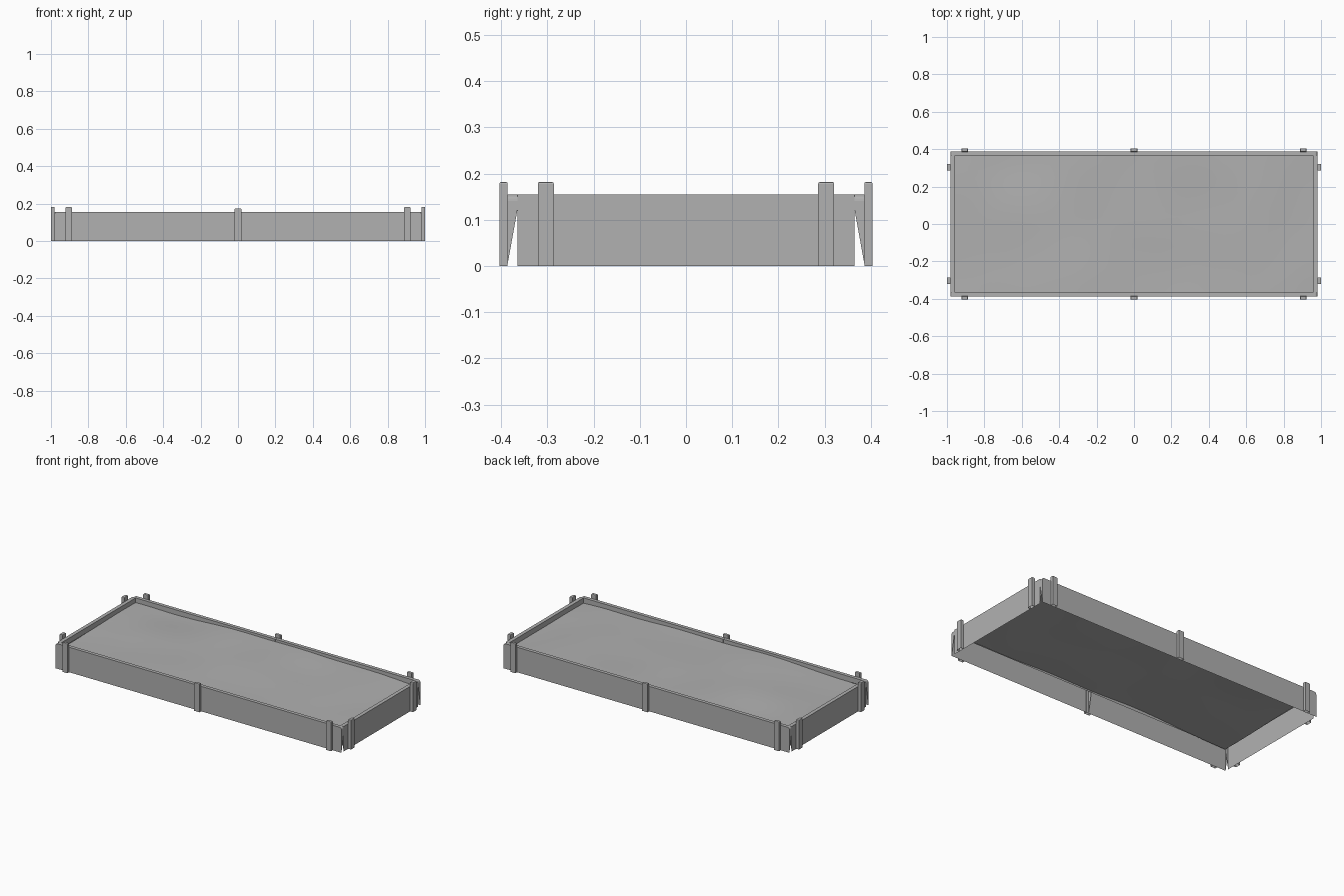
import bpy, bmesh, math
from mathutils import Vector, noise

if "Cube" in bpy.data.objects:
    bpy.data.objects.remove(bpy.data.objects["Cube"])

grey = bpy.data.materials.new("mid_grey")
grey.diffuse_color = (0.44, 0.44, 0.44, 1)
grey.use_nodes = True
grey.node_tree.nodes["Principled BSDF"].inputs["Base Color"].default_value = grey.diffuse_color


def add(name, bm):
    bmesh.ops.recalc_face_normals(bm, faces=bm.faces) if name != "soil" else None
    me = bpy.data.meshes.new(name)
    bm.to_mesh(me)
    bm.free()
    me.materials.append(grey)
    ob = bpy.data.objects.new(name, me)
    bpy.context.collection.objects.link(ob)
    return ob


def block(x, y, z):
    """Box spanning the given (min, max) ranges, open at the bottom."""
    bm = bmesh.new()
    bmesh.ops.create_cube(bm, size=1)
    for v in bm.verts:
        v.co = Vector(r[0] if c < 0 else r[1] for c, r in zip(v.co, (x, y, z)))
    bm.faces.ensure_lookup_table()
    low = [f for f in bm.faces if all(v.co.z < z[0] + 1e-4 for v in f.verts)]
    bmesh.ops.delete(bm, geom=low, context='FACES_ONLY')
    return bm


def bevel(bm, test, size, segments=2):
    edges = [e for e in bm.edges if test(*[v.co for v in e.verts])]
    bmesh.ops.bevel(bm, geom=edges, offset=size, segments=segments,
                    profile=0.5, affect='EDGES')


def stake(name, x, y, top):
    bm = block(x, y, (0, top))
    bevel(bm, lambda a, b: a.z > 0.1 and b.z > 0.1, 0.004)
    add(name, bm)


def board(name, x, y, axis, s, round_x=None):
    """Hollow board: the inner face stops just below the soil."""
    bm = block(x, y, (0, 0.155))
    inner = min(abs(v) for v in (x, y)[axis])
    for v in bm.verts:
        if abs(abs(v.co[axis]) - inner) < 1e-4 and v.co.z < 0.01:
            v.co.z = 0.122
    if round_x is not None:  # rounded outer top corner
        bevel(bm, lambda a, b: min(a.z, b.z) > 0.15 and abs(a.x - round_x) < 1e-4
              and abs(b.x - round_x) < 1e-4, 0.014, 4)
    add(name, bm)


def span(a, b, s):
    return tuple(sorted((a * s, b * s)))


for s, side in ((-1, "front"), (1, "back")):
    for t, end in ((-1, "left"), (1, "right")):
        # long boards, two per side, meeting in the middle
        board(f"{side}_board_{end}", span(0.0005, 0.981, t), span(0.365, 0.387, s),
              1, s, 0.981 * t)
        stake(f"{side}_stake_{end}", span(0.888, 0.921, t), span(0.386, 0.404, s), 0.182)
    # middle stake covering the joint
    stake(f"{side}_stake_middle", (-0.018, 0.018), span(0.386, 0.404, s), 0.175)

for t, end in ((-1, "left"), (1, "right")):
    # end boards and their stakes
    board(f"{end}_end_board", span(0.958, 0.981, t), (-0.365, 0.365), 0, t)
    for s, side in ((-1, "front"), (1, "back")):
        stake(f"{end}_end_stake_{side}", span(0.98, 1.0, t), span(0.286, 0.321, s), 0.182)

# gently uneven soil sheet, open underneath
bm = bmesh.new()
bmesh.ops.create_grid(bm, x_segments=40, y_segments=18, size=1)
for v in bm.verts:
    x, y = v.co.x * 0.96, v.co.y * 0.367
    hump = 0.016 * math.cos(x * 1.65) * math.cos(y * 1.2)
    v.co = (x, y, 0.123 + hump + 0.008 * noise.noise(Vector((x * 3, y * 3, 0.4))))
for f in bm.faces:
    f.smooth = True
add("soil", bm)
